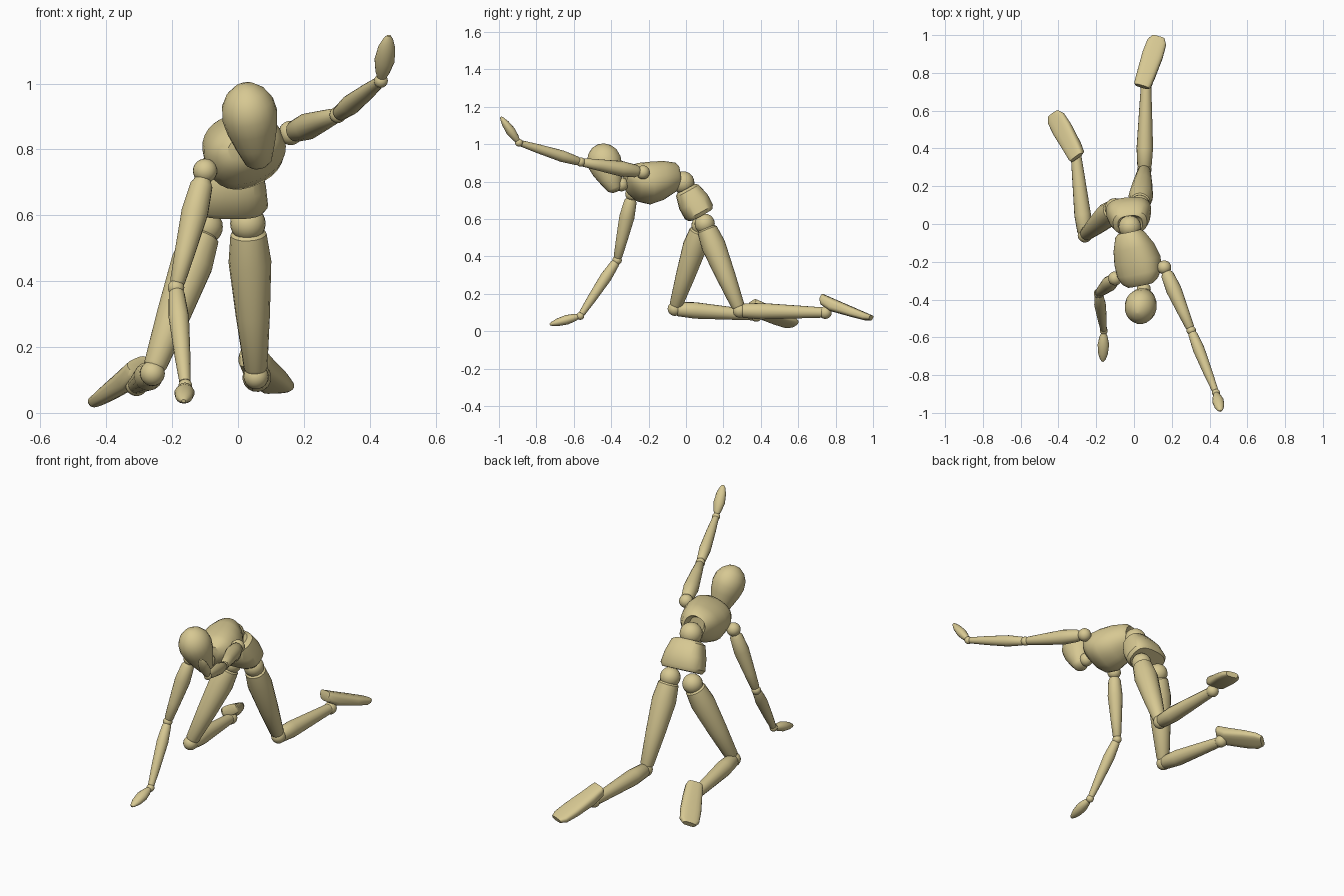
import bpy, bmesh, math
from mathutils import Vector

cube = bpy.data.objects.get("Cube")
if cube:
    bpy.data.objects.remove(cube, do_unlink=True)

wood = bpy.data.materials.new("pale_wood")
wood.use_nodes = True
wood.diffuse_color = (0.68, 0.58, 0.29, 1)
wood.node_tree.nodes["Principled BSDF"].inputs["Base Color"].default_value = (0.68, 0.58, 0.29, 1)


def finish(name, bm, angle):
    bmesh.ops.recalc_face_normals(bm, faces=bm.faces)
    mesh = bpy.data.meshes.new(name)
    bm.to_mesh(mesh)
    bm.free()
    mesh.materials.append(wood)
    obj = bpy.data.objects.new(name, mesh)
    bpy.context.collection.objects.link(obj)
    bpy.ops.object.select_all(action="DESELECT")
    obj.select_set(True)
    bpy.context.view_layer.objects.active = obj
    bpy.ops.object.shade_smooth_by_angle(angle=math.radians(angle))


def ball(name, centre, radius):
    bm = bmesh.new()
    bmesh.ops.create_uvsphere(bm, u_segments=20, v_segments=12, radius=radius)
    bmesh.ops.translate(bm, verts=bm.verts, vec=Vector(centre))
    finish(name, bm, 60)


def loft(name, a, b, rings, up=(0, 0, 1), power=2, sides=20, angle=40):
    """Skin rounded sections (t, half width, half height, offset along up) from a to b."""
    a, b = Vector(a), Vector(b)
    axis = (b - a).normalized()
    v = Vector(up)
    v = (v - axis * v.dot(axis)).normalized()
    u = v.cross(axis)
    bm = bmesh.new()
    loops = []
    for t, w, h, off in rings:
        loop = []
        for i in range(sides):
            ang = 2 * math.pi * (i + 0.5) / sides
            c, s = math.cos(ang), math.sin(ang)
            x = math.copysign(abs(c) ** (2 / power), c) * w
            y = math.copysign(abs(s) ** (2 / power), s) * h + off
            loop.append(bm.verts.new(a.lerp(b, t) + u * x + v * y))
        loops.append(loop)
    for p, q in zip(loops, loops[1:]):
        for i in range(sides):
            j = (i + 1) % sides
            bm.faces.new((p[i], p[j], q[j], q[i]))
    bm.faces.new(loops[0])
    bm.faces.new(loops[-1])
    finish(name, bm, angle)


def limb(name, a, b, profile):
    loft(name, a, b, [(t, r, r, 0) for t, r in profile], up=(0.1, 0.3, 1), sides=16)


# Torso: barrel chest and pelvis block, both hollowed for the waist ball
loft("chest", (-0.025, -0.04, 0.825), (0.035, -0.325, 0.81),
     [(0.12, 0.04, 0.04, 0), (0, 0.058, 0.06, 0), (0.06, 0.078, 0.075, 0),
      (0.3, 0.108, 0.1, -0.015), (0.55, 0.124, 0.108, -0.027), (0.78, 0.12, 0.095, -0.018),
      (0.92, 0.1, 0.068, -0.005), (1, 0.07, 0.04, 0)], up=(-0.4, 0, 0.9), power=2.3, sides=28)
ball("waist_ball", (-0.022, -0.015, 0.795), 0.06)
loft("pelvis", (-0.02, 0.0, 0.765), (-0.03, 0.078, 0.622),
     [(0.15, 0.04, 0.035, 0), (0, 0.065, 0.05, 0), (0.08, 0.09, 0.066, 0),
      (0.5, 0.11, 0.084, 0), (0.88, 0.12, 0.083, 0), (1, 0.108, 0.07, 0)],
     up=(-0.1, 1, 0.3), power=2.7, sides=28)

# Neck and egg-shaped head
ball("neck_ball", (0.052, -0.345, 0.785), 0.037)
loft("head", (0.065, -0.375, 0.748), (0.018, -0.472, 0.998),
     [(0, 0.024, 0.022, 0), (0.05, 0.04, 0.04, 0), (0.25, 0.06, 0.063, 0),
      (0.45, 0.077, 0.083, 0), (0.62, 0.085, 0.092, 0), (0.77, 0.079, 0.086, 0),
      (0.89, 0.06, 0.065, 0), (0.97, 0.032, 0.036, 0), (1, 0.004, 0.004, 0)],
     up=(0, 1, 0.4), angle=60)

# Arms: shoulder, elbow, wrist, fingertip
ARM = [(0.07, 0.024), (0.12, 0.034), (0.35, 0.041), (0.7, 0.031), (0.95, 0.023), (0.97, 0.018)]
FOREARM = [(0.03, 0.018), (0.06, 0.024), (0.3, 0.031), (0.7, 0.024), (0.96, 0.017)]
HAND = [(0.08, 0.014, 0.014, 0), (0.2, 0.022, 0.02, 0), (0.45, 0.031, 0.026, 0),
        (0.75, 0.026, 0.02, 0), (0.93, 0.015, 0.011, 0), (1, 0.006, 0.005, 0)]
arms = {
    "left": ((0.16, -0.23, 0.85), (0.303, -0.563, 0.905), (0.434, -0.893, 1.008), (0.458, -0.99, 1.145)),
    "right": ((-0.1, -0.288, 0.735), (-0.188, -0.368, 0.38), (-0.16, -0.565, 0.082), (-0.165, -0.728, 0.036)),
}
for side, (shoulder, elbow, wrist, tip) in arms.items():
    ball(side + "_shoulder_ball", shoulder, 0.037)
    limb(side + "_upper_arm", shoulder, elbow, ARM)
    ball(side + "_elbow_ball", elbow, 0.025)
    limb(side + "_forearm", elbow, wrist, FOREARM)
    ball(side + "_wrist_ball", wrist, 0.021)
    loft(side + "_hand", wrist, tip, HAND, up=(0, 0.3, 1), sides=14)

# Legs: hip, knee, ankle, then heel and toe along the sole and the sole direction
THIGH = [(0.05, 0.044), (0.07, 0.055), (0.25, 0.065), (0.6, 0.052), (0.94, 0.036), (0.97, 0.028)]
CALF = [(0.01, 0.028), (0.04, 0.038), (0.25, 0.044), (0.7, 0.034), (0.96, 0.028)]
FOOT = [(0, 0.038, 0.018), (0.05, 0.046, 0.028), (0.25, 0.05, 0.034),
        (0.65, 0.056, 0.026), (0.9, 0.052, 0.02), (1, 0.034, 0.014)]
legs = {
    "left": ((0.03, 0.1, 0.575), (0.055, 0.288, 0.11), (0.064, 0.745, 0.1),
             (0.042, 0.735, 0.198), (0.13, 0.995, 0.085), (0, 0.3, 1)),
    "right": ((-0.1, 0.083, 0.565), (-0.26, -0.06, 0.12), (-0.308, 0.375, 0.085),
              (-0.313, 0.355, 0.165), (-0.435, 0.585, 0.05), (-0.5, 0.2, 0.8)),
}
for side, (hip, knee, ankle, heel, toe, sole) in legs.items():
    ball(side + "_hip_ball", hip, 0.054)
    limb(side + "_thigh", hip, knee, THIGH)
    ball(side + "_knee_ball", knee, 0.038)
    limb(side + "_calf", knee, ankle, CALF)
    ball(side + "_ankle_ball", ankle, 0.034)
    loft(side + "_foot", heel, toe, [(t, w, h, -h) for t, w, h in FOOT], up=sole, power=3.2)
